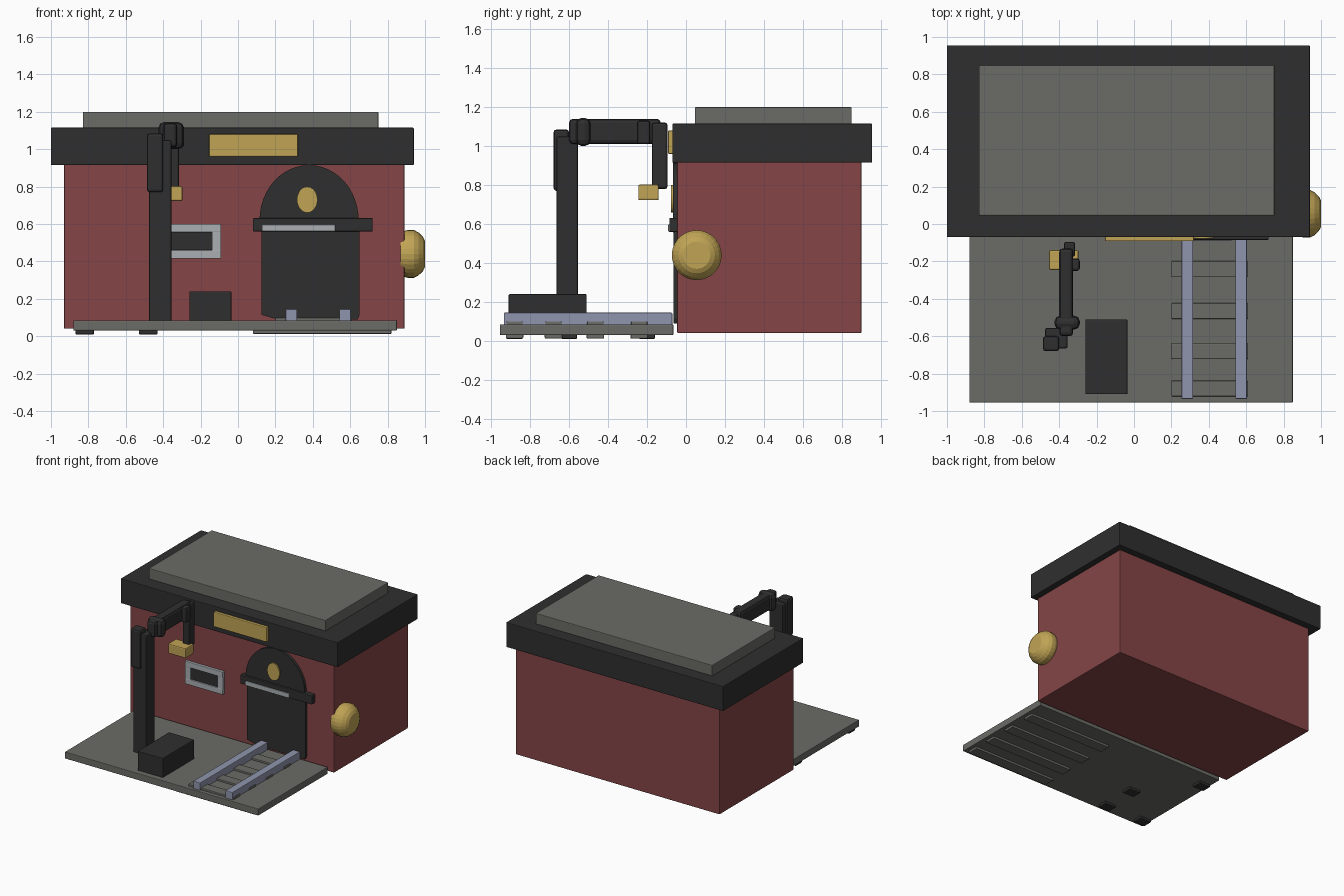
import bpy, bmesh, math
from mathutils import Matrix

if "Cube" in bpy.data.objects:
    bpy.data.objects.remove(bpy.data.objects["Cube"])


def mat(name, r, g, b):
    m = bpy.data.materials.new(name)
    m.diffuse_color = (r, g, b, 1)
    m.use_nodes = True
    m.node_tree.nodes["Principled BSDF"].inputs["Base Color"].default_value = m.diffuse_color
    return m


RED = mat("brick_red", 0.235, 0.06, 0.062)
DARK = mat("charcoal", 0.028, 0.028, 0.029)
GREY = mat("stone_grey", 0.145, 0.15, 0.132)
GOLD = mat("gold", 0.53, 0.37, 0.09)
SILVER = mat("silver", 0.40, 0.43, 0.45)
STEEL = mat("rail_steel", 0.28, 0.30, 0.42)


def add(name, bm, material, bevel=0.0):
    bmesh.ops.recalc_face_normals(bm, faces=bm.faces)
    me = bpy.data.meshes.new(name)
    bm.to_mesh(me)
    bm.free()
    me.materials.append(material)
    ob = bpy.data.objects.new(name, me)
    bpy.context.collection.objects.link(ob)
    if bevel:
        mod = ob.modifiers.new("soft_edges", 'BEVEL')
        mod.width = bevel
        mod.segments = 2
    return ob


def box(name, x, y, z, material, bevel=0.005):
    bm = bmesh.new()
    size = [b - a for a, b in (x, y, z)]
    mid = [(a + b) / 2 for a, b in (x, y, z)]
    bmesh.ops.create_cube(bm, size=1, matrix=Matrix.Translation(mid) @ Matrix.Diagonal((*size, 1)))
    return add(name, bm, material, bevel)


def plate(name, pts, y0, y1, material):
    """Outline in x,z extruded along y."""
    bm = bmesh.new()
    f = bm.faces.new([bm.verts.new((x, y0, z)) for x, z in pts])
    ext = bmesh.ops.extrude_face_region(bm, geom=[f])
    bmesh.ops.translate(bm, vec=(0, y1 - y0, 0),
                        verts=[v for v in ext["geom"] if isinstance(v, bmesh.types.BMVert)])
    return add(name, bm, material)


def ellipse(cx, cz, rx, rz, a0, a1, n):
    return [(cx + rx * math.cos(a0 + (a1 - a0) * i / n),
             cz + rz * math.sin(a0 + (a1 - a0) * i / n)) for i in range(n + 1)]


# Building body and roof
box("building_walls", (-0.93, 0.89), (-0.045, 0.90), (0.04, 0.95), RED)
box("roof_band", (-1.0, 0.94), (-0.07, 0.955), (0.915, 1.115), DARK)
box("roof_slab", (-0.83, 0.75), (0.045, 0.85), (1.10, 1.20), GREY)
box("roof_sign", (-0.155, 0.32), (-0.092, -0.06), (0.96, 1.08), GOLD)

# Forecourt with small feet
box("forecourt", (-0.88, 0.85), (-0.955, -0.065), (0.03, 0.085), GREY)
for i, (x, y) in enumerate([(-0.82, -0.88), (-0.48, -0.88), (-0.48, -0.60), (-0.82, -0.2)]):
    box(f"foot_{i}", (x - 0.05, x + 0.05), (y - 0.04, y + 0.04), (0.01, 0.04), DARK)

# Rails and sleepers, sleepers also show below the slab
for i, y in enumerate((-0.24, -0.465, -0.68, -0.88)):
    box(f"sleeper_{i}", (0.20, 0.61), (y - 0.042, y + 0.042), (0.05, 0.10), GREY)
    box(f"under_sleeper_{i}", (0.08, 0.82), (y - 0.045, y + 0.045), (0.012, 0.05), GREY)
for i, x in enumerate((0.285, 0.573)):
    box(f"rail_{i}", (x - 0.031, x + 0.031), (-0.935, -0.07), (0.075, 0.145), STEEL)

# Crate
box("crate", (-0.26, -0.035), (-0.91, -0.51), (0.07, 0.24), DARK)

# Arched door
arch = ellipse(0.38, 0.62, 0.265, 0.295, 0, math.pi, 24)
plate("door_arch", arch, -0.068, -0.03, DARK)
plate("door_panel", [(0.125, 0.115), (0.21, 0.09), (0.64, 0.09), (0.65, 0.115),
                     (0.65, 0.62), (0.125, 0.62)], -0.065, -0.03, DARK)
box("door_lintel", (0.08, 0.72), (-0.085, -0.04), (0.56, 0.632), DARK)
box("door_bar", (0.13, 0.52), (-0.092, -0.06), (0.56, 0.597), SILVER)
plate("door_medallion", ellipse(0.37, 0.73, 0.055, 0.07, 0, 2 * math.pi * 23 / 24, 23),
      -0.078, -0.05, GOLD)

# Window: four frame bars around a dark pane
WX, WZ = (-0.43, -0.09), (0.415, 0.60)
box("window_pane", (WX[0] + 0.04, WX[1] - 0.04), (-0.054, -0.03), (0.455, 0.56), DARK, 0)
for i, (a, b) in enumerate(((WZ[0], WZ[0] + 0.045), (WZ[1] - 0.045, WZ[1]))):
    box(f"window_rail_{i}", WX, (-0.066, -0.03), (a, b), SILVER, 0.004)
for i, (a, b) in enumerate(((WX[0], WX[0] + 0.05), (WX[1] - 0.05, WX[1]))):
    box(f"window_stile_{i}", (a, b), (-0.065, -0.03), (WZ[0], WZ[1]), SILVER, 0.004)

# Crane-like lamp post
box("post", (-0.475, -0.355), (-0.665, -0.555), (0.07, 1.05), DARK, 0.01)
box("post_sleeve", (-0.487, -0.40), (-0.68, -0.60), (0.77, 1.085), DARK, 0.015)
box("arm", (-0.40, -0.325), (-0.60, -0.13), (1.01, 1.14), DARK, 0.02)
box("arm_elbow", (-0.425, -0.29), (-0.565, -0.49), (1.0, 1.145), DARK, 0.03)
box("arm_collar", (-0.40, -0.29), (-0.25, -0.185), (1.01, 1.13), DARK, 0.012)
box("hanger", (-0.375, -0.315), (-0.175, -0.095), (0.78, 1.12), DARK, 0.012)
box("lamp", (-0.455, -0.297), (-0.245, -0.14), (0.722, 0.802), GOLD, 0.008)

# Round side lamp, a profile spun around the x axis
bm = bmesh.new()
rings = []
for x, r in ((0.87, 0.118), (0.91, 0.128), (0.94, 0.128), (0.965, 0.115), (0.988, 0.093), (1.0, 0.07)):
    rings.append([bm.verts.new((x, 0.055 + r * math.cos(a), 0.44 + r * math.sin(a)))
                  for a in (math.tau * i / 28 for i in range(28))])
for p, q in zip(rings, rings[1:]):
    for i in range(28):
        j = (i + 1) % 28
        bm.faces.new((p[i], p[j], q[j], q[i]))
bm.faces.new(rings[0])
bm.faces.new(rings[-1])
add("side_lamp", bm, GOLD)
